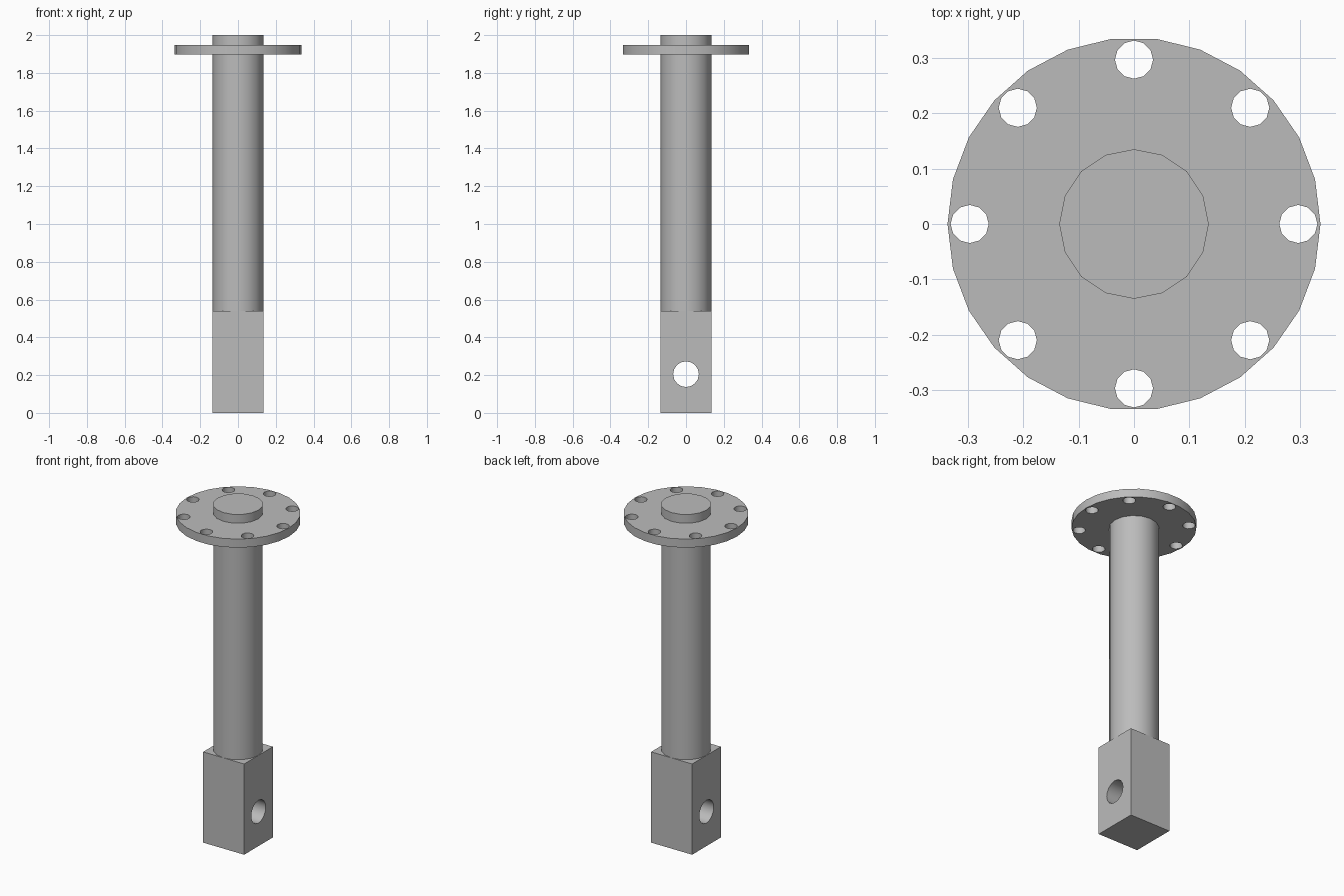
import bpy
import math
from math import pi, cos, sin

if "Cube" in bpy.data.objects:
    bpy.data.objects.remove(bpy.data.objects["Cube"], do_unlink=True)

HALF = 0.135          # half width of the block, and shaft radius
BLOCK_TOP = 0.54

steel = bpy.data.materials.new("grey_steel")
steel.use_nodes = True
GREY = (0.5, 0.5, 0.5, 1.0)
steel.diffuse_color = GREY
steel.node_tree.nodes["Principled BSDF"].inputs["Base Color"].default_value = GREY


def cylinder(name, radius, z0, z1, sides, turn=0.0):
    bpy.ops.mesh.primitive_cylinder_add(
        vertices=sides, radius=radius, depth=z1 - z0,
        location=(0, 0, (z0 + z1) / 2), rotation=(0, 0, turn))
    obj = bpy.context.object
    obj.name = name
    bpy.ops.object.transform_apply(location=False, rotation=True, scale=True)
    return obj


def cut(target, cutter):
    cutter.hide_render = True
    mod = target.modifiers.new("hole", 'BOOLEAN')
    mod.operation = 'DIFFERENCE'
    mod.solver = 'EXACT'
    mod.object = cutter
    bpy.context.view_layer.objects.active = target
    bpy.ops.object.modifier_apply(modifier=mod.name)
    bpy.data.objects.remove(cutter, do_unlink=True)


def finish(obj):
    obj.data.materials.clear()
    obj.data.materials.append(steel)
    bpy.ops.object.select_all(action='DESELECT')
    obj.select_set(True)
    bpy.context.view_layer.objects.active = obj
    bpy.ops.object.shade_smooth_by_angle(angle=math.radians(40))


# Square end block with a cross pin hole
bpy.ops.mesh.primitive_cube_add(size=1, location=(0, 0, BLOCK_TOP / 2))
block = bpy.context.object
block.name = "end_block"
block.scale = (2 * HALF, 2 * HALF, BLOCK_TOP)
bpy.ops.object.transform_apply(location=False, rotation=False, scale=True)
pin = cylinder("pin_cutter", 0.068, -0.3, 0.3, 16)
pin.rotation_euler = (0, pi / 2, 0)
pin.location = (0, 0, 0.205)
cut(block, pin)
finish(block)

# Round shaft
finish(cylinder("shaft", HALF, BLOCK_TOP, 2.0, 16))

# Flange with a ring of bolt holes
flange = cylinder("flange", 0.337, 1.897, 1.948, 26, pi / 2)
for i in range(8):
    a = i * pi / 4
    bolt = cylinder("bolt_cutter", 0.0345, 1.8, 2.1, 12)
    bolt.location.x = 0.297 * cos(a)
    bolt.location.y = 0.297 * sin(a)
    cut(flange, bolt)
finish(flange)
